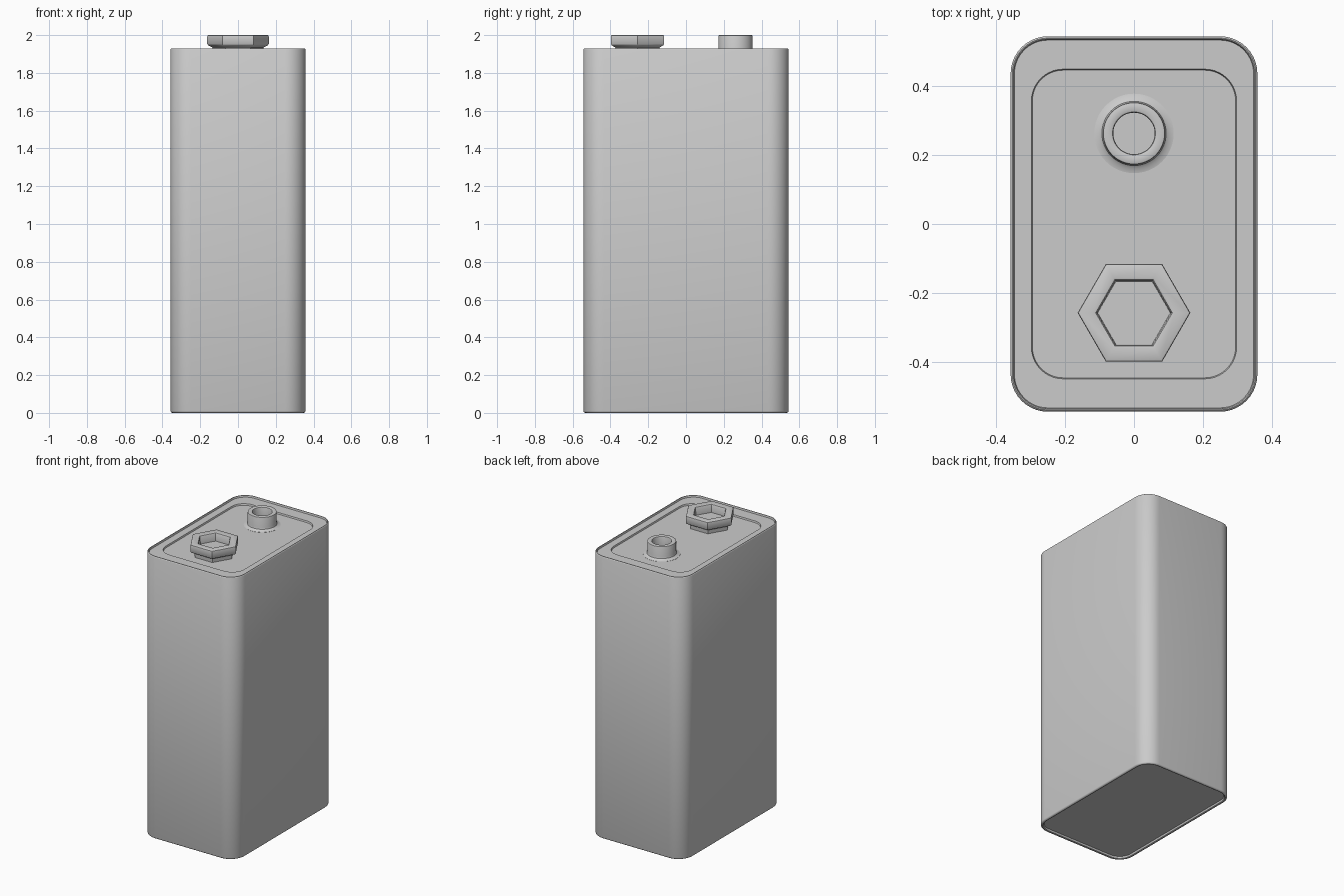
import bpy, bmesh
from math import sin, cos, pi

if "Cube" in bpy.data.objects:
    bpy.data.objects.remove(bpy.data.objects["Cube"])


def rounded_rect(hx, hy, r, z, seg=10):
    pts = []
    for k, (sx, sy) in enumerate([(1, 1), (-1, 1), (-1, -1), (1, -1)]):
        for i in range(seg + 1):
            a = (k + i / seg) * pi / 2
            pts.append((sx * (hx - r) + r * cos(a), sy * (hy - r) + r * sin(a), z))
    return pts


def polygon(n, r, y, z):
    return [(r * cos(2 * pi * i / n), y + r * sin(2 * pi * i / n), z) for i in range(n)]


def loft(name, rings, angle=35):
    bm = bmesh.new()
    loops = [[bm.verts.new(p) for p in ring] for ring in rings]
    for a, b in zip(loops, loops[1:]):
        n = len(a)
        for i in range(n):
            j = (i + 1) % n
            bm.faces.new((a[i], a[j], b[j], b[i]))
    bm.faces.new(loops[0][::-1])
    bm.faces.new(loops[-1])
    bmesh.ops.recalc_face_normals(bm, faces=bm.faces)
    me = bpy.data.meshes.new(name)
    bm.to_mesh(me)
    bm.free()
    ob = bpy.data.objects.new(name, me)
    bpy.context.collection.objects.link(ob)
    bpy.ops.object.select_all(action='DESELECT')
    ob.select_set(True)
    bpy.context.view_layer.objects.active = ob
    bpy.ops.object.shade_smooth_by_angle(angle=angle * pi / 180)
    return ob


HX, HY, R = 0.357, 0.543, 0.108
TOP, PLATE, PANEL = 1.93, 1.918, 1.908


def inset(d, z):
    return rounded_rect(HX - d, HY - d, R - d, z)


# Case: recessed base, rolled edges, thin top lip and a sunken inner panel
loft("case", [
    inset(0.022, 0.014), inset(0.018, 0.003), inset(0.012, 0.0), inset(0.005, 0.0015),
    inset(0.0015, 0.005), inset(0, 0.01),
    inset(0, TOP - 0.006), inset(0.002, TOP - 0.002), inset(0.005, TOP),
    inset(0.008, TOP - 0.001), inset(0.011, PLATE),
    rounded_rect(0.297, 0.448, 0.092, PLATE),
    rounded_rect(0.294, 0.445, 0.089, PANEL),
])

# Round terminal: flared foot, tube wall and open cup
round_profile = [(0.115, PANEL - 0.003), (0.115, PANEL + 0.001), (0.102, PANEL + 0.004),
                 (0.093, PANEL + 0.011), (0.09, PANEL + 0.022),
                 (0.09, 1.995), (0.0885, 1.9985), (0.085, 2.0),
                 (0.066, 2.0), (0.062, 1.998), (0.06, 1.993), (0.06, 1.93)]
loft("round_terminal", [polygon(48, r, 0.262, z) for r, z in round_profile])

# Hexagonal terminal: narrow foot flaring to an open hexagonal cup
hex_profile = [(0.132, PANEL - 0.003), (0.134, 1.934), (0.158, 1.946), (0.163, 1.953),
               (0.163, 1.992), (0.161, 1.998), (0.156, 2.0),
               (0.118, 2.0), (0.111, 1.998), (0.107, 1.992), (0.105, 1.945)]
loft("hex_terminal", [polygon(6, r, -0.257, z) for r, z in hex_profile])
